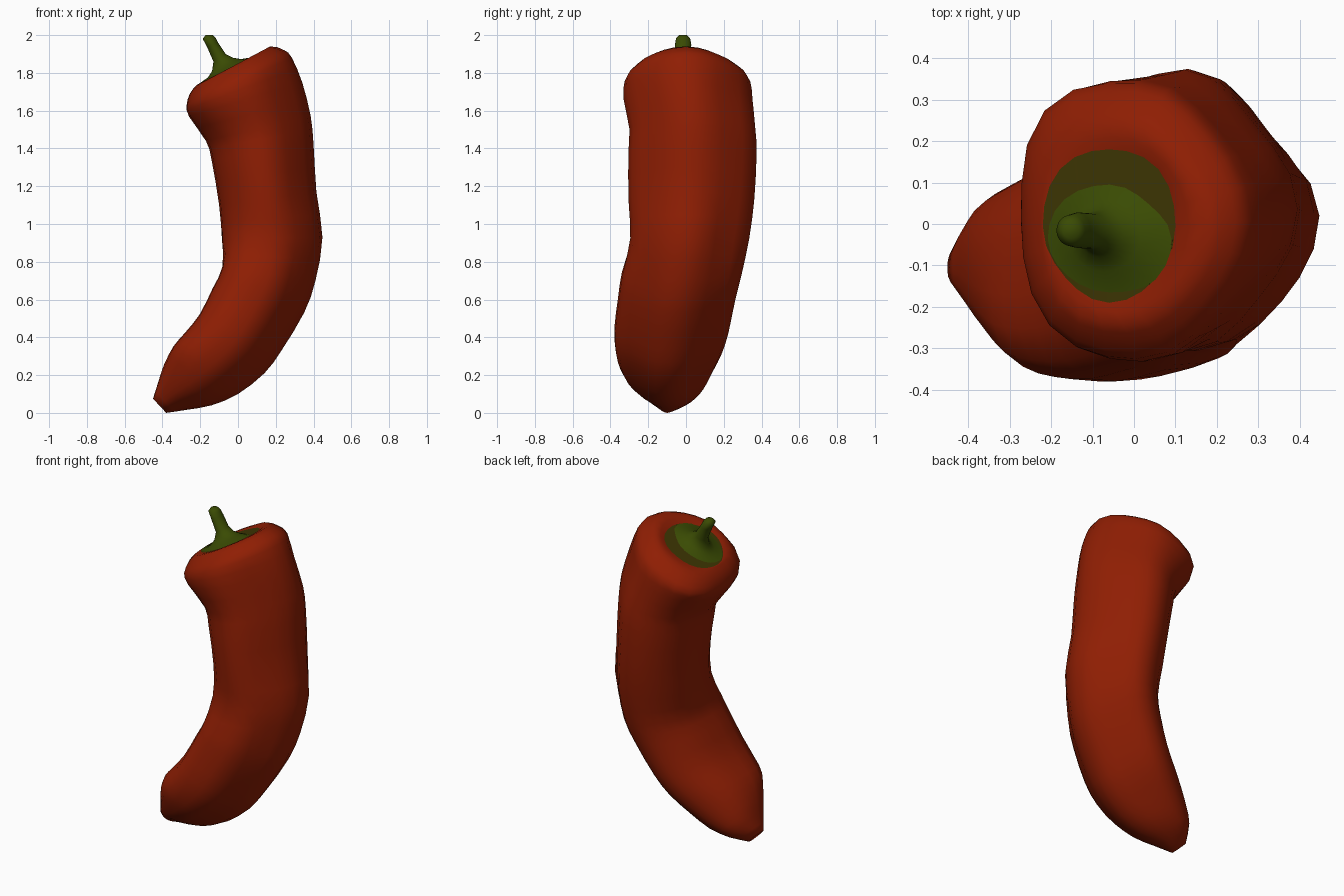
import bpy
import bmesh
import math

cube = bpy.data.objects.get("Cube")
if cube:
    bpy.data.objects.remove(cube, do_unlink=True)


def make_material(name, colour):
    material = bpy.data.materials.new(name)
    material.use_nodes = True
    material.diffuse_color = (*colour, 1)
    shader = material.node_tree.nodes["Principled BSDF"]
    shader.inputs["Base Color"].default_value = (*colour, 1)
    shader.inputs["Roughness"].default_value = .6
    return material


red = make_material("pepper red", (.275, .013, .001))
leaf_green = make_material("stem green", (.042, .07, .001))
olive = make_material("calyx olive", (.047, .036, .001))

SIDES = 24
STEPS = 2


def ring_points(ring):
    """A tilted oval: left end, right end, front and back limits, then how much
    each quarter (outer back, inner back, inner front, outer front) swells."""
    left_x, left_z, right_x, right_z, front, back, *swell = ring
    points = []
    for i in range(SIDES):
        angle = math.tau * i / SIDES
        radius = 1 + swell[i * 4 // SIDES] * math.sin(angle * 2) ** 2
        mix = (1 + radius * math.cos(angle)) / 2
        across = radius * math.sin(angle)
        points.append((left_x + (right_x - left_x) * mix,
                       (front + back + (back - front) * across) / 2,
                       left_z + (right_z - left_z) * mix))
    return points


def smooth_rings(rings):
    """Add in-between rings along a smooth curve through the given ones."""
    padded = [rings[0], *rings, rings[-1]]
    result = []
    for a, b, c, d in zip(padded, padded[1:], padded[2:], padded[3:]):
        for step in range(STEPS):
            t = step / STEPS
            result.append([
                q + t * ((r - p) + t * ((2 * p - 5 * q + 4 * r - s)
                                        + t * (3 * (q - r) + s - p))) / 2
                for p, q, r, s in zip(a, b, c, d)])
    return result + [rings[-1]]


def loft(name, rings, material, cap_top=False, cap_bottom=False):
    """Skin a list of rings, ordered from the top down."""
    bm = bmesh.new()
    loops = [[bm.verts.new(p) for p in ring_points(ring)] for ring in rings]
    for upper, lower in zip(loops, loops[1:]):
        for i in range(SIDES):
            j = (i + 1) % SIDES
            bm.faces.new((upper[i], lower[i], lower[j], upper[j]))
    if cap_top:
        bm.faces.new(loops[0])
    if cap_bottom:
        bm.faces.new(loops[-1][::-1])
    for face in bm.faces:
        face.smooth = True
    mesh = bpy.data.meshes.new(name)
    bm.to_mesh(mesh)
    bm.free()
    mesh.materials.append(material)
    part = bpy.data.objects.new(name, mesh)
    bpy.context.collection.objects.link(part)
    return part


# Cross-section characters along the fruit
oval = (0, 0, 0, 0)
crown = (-.08, .13, .07, -.05)
shoulder = (-.12, .06, .04, -.1)
shaft = (-.13, 0, 0, -.11)
waist = (-.19, 0, .08, -.07)
belly = (-.14, 0, .2, -.15)
tip = (-.08, 0, .12, -.1)

# Borders shared by neighbouring parts
calyx_edge = (-.22, 1.735, .1, 1.89, -.19, .18, .05, .05, -.06, -.02)
calyx_inner = (-.208, 1.742, .09, 1.885, -.165, .095, -.1, .03, -.03, .08)

# Curved body, from the tilted crown to the blunt tip
body_rings = [
    calyx_edge,
    (-.225, 1.73, .17, 1.94, -.24, .24) + crown,
    (-.255, 1.69, .245, 1.92, -.285, .295) + crown,
    (-.272, 1.63, .285, 1.88, -.325, .34) + crown,
    (-.26, 1.57, .34, 1.75, -.33, .352) + shoulder,
    (-.17, 1.44, .385, 1.57, -.3, .367) + shaft,
    (-.14, 1.34, .4, 1.42, -.305, .374) + shaft,
    (-.1, 1.1, .415, 1.17, -.305, .362) + shaft,
    (-.085, .92, .447, .93, -.295, .335) + waist,
    (-.08, .77, .41, .7, -.335, .295) + belly,
    (-.13, .66, .35, .53, -.355, .26) + belly,
    (-.2, .52, .23, .33, -.375, .225) + belly,
    (-.28, .42, .14, .21, -.37, .19) + belly,
    (-.34, .35, 0, .1, -.345, .145) + belly,
    (-.39, .26, -.14, .04, -.29, .1) + tip,
    (-.42, .17, -.28, .015, -.22, .05) + tip,
    (-.45, .075, -.38, 0, -.15, -.05) + tip,
]
loft("pepper_body", smooth_rings(body_rings), red, cap_bottom=True)

# Dark band where the stem meets the crown
loft("calyx_band", [calyx_inner, calyx_edge], olive)

# Flared, leaning stem
stem_rings = [
    (-.172, 2, -.132, 2, -.035, .005) + oval,
    (-.187, 1.98, -.118, 1.985, -.053, .022) + oval,
    (-.165, 1.94, -.105, 1.96, -.058, .028) + oval,
    (-.13, 1.86, -.065, 1.9, -.06, .025) + oval,
    (-.137, 1.81, -.025, 1.88, -.08, .035) + oval,
    (-.16, 1.775, .015, 1.873, -.115, .06) + oval,
    calyx_inner,
]
loft("pepper_stem", stem_rings, leaf_green, cap_top=True)
